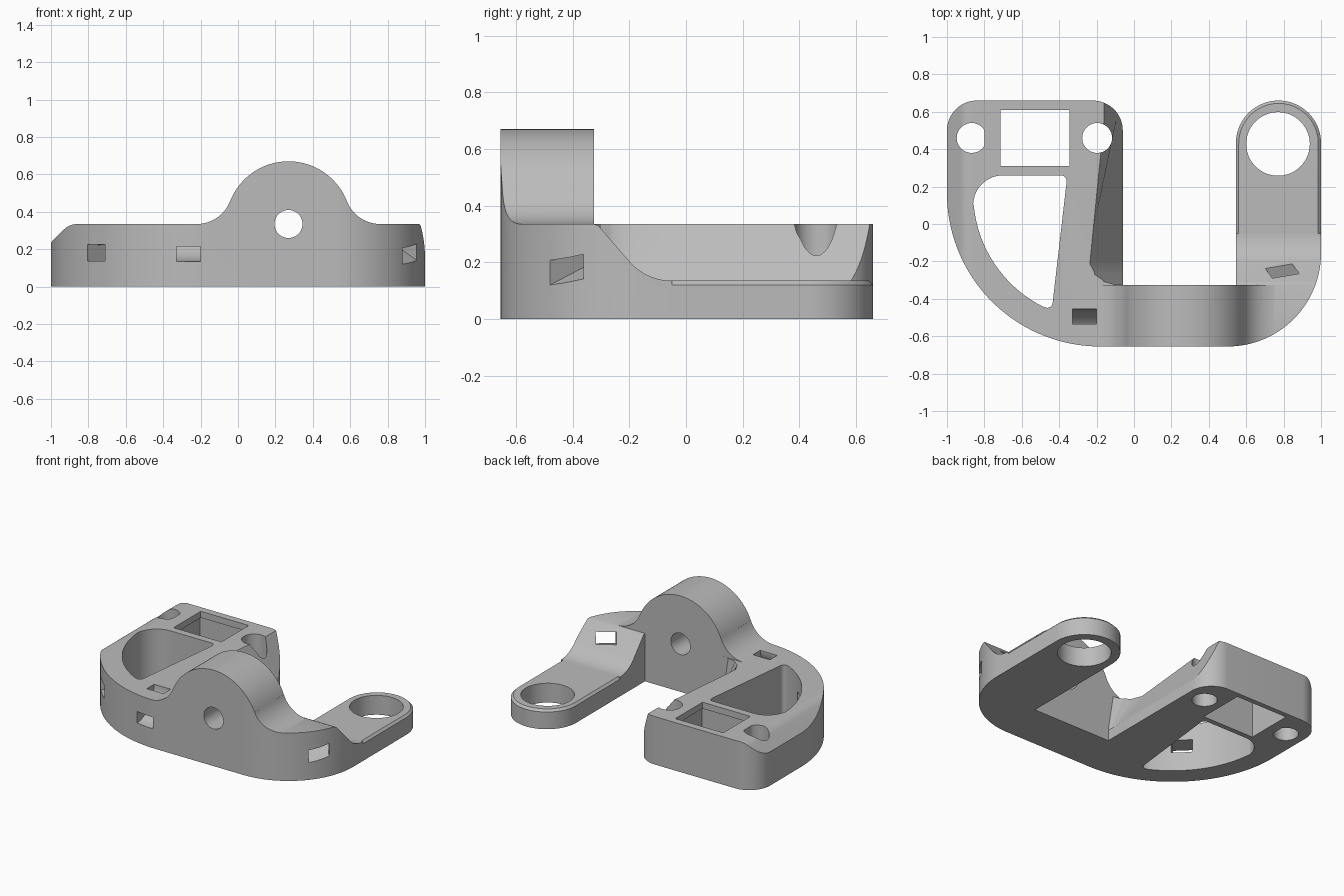
import bpy, bmesh
from math import sin, cos, radians
from mathutils import Vector, Matrix

if "Cube" in bpy.data.objects:
    bpy.data.objects.remove(bpy.data.objects["Cube"])

grey = bpy.data.materials.new("plain grey")
grey.use_nodes = True
grey.diffuse_color = (0.5, 0.5, 0.5, 1)
grey.node_tree.nodes["Principled BSDF"].inputs["Base Color"].default_value = (0.5, 0.5, 0.5, 1)


def arc(cx, cy, r, start, end, n=24):
    """Points on a circle, angles in degrees."""
    angles = [radians(start + (end - start) * i / n) for i in range(n + 1)]
    return [(cx + r * cos(a), cy + r * sin(a)) for a in angles]


def loft(name, rings):
    """Closed solid through rings of equal point count."""
    bm = bmesh.new()
    loops = [[bm.verts.new(p) for p in ring] for ring in rings]
    n = len(loops[0])
    for a, b in zip(loops, loops[1:]):
        for i in range(n):
            j = (i + 1) % n
            bm.faces.new((a[i], a[j], b[j], b[i]))
    bm.faces.new(loops[0])
    bm.faces.new(loops[-1])
    bmesh.ops.recalc_face_normals(bm, faces=bm.faces)
    mesh = bpy.data.meshes.new(name)
    bm.to_mesh(mesh)
    bm.free()
    mesh.materials.append(grey)
    obj = bpy.data.objects.new(name, mesh)
    bpy.context.collection.objects.link(obj)
    return obj


def prism(name, pts, axis, lo, hi):
    """Extrude a 2D profile along x, y or z."""
    place = {"x": lambda p, d: (d, p[0], p[1]),
             "y": lambda p, d: (p[0], d, p[1]),
             "z": lambda p, d: (p[0], p[1], d)}[axis]
    return loft(name, [[place(p, d) for p in pts] for d in (lo, hi)])


def rect(x0, x1, y0, y1):
    return [(x0, y0), (x1, y0), (x1, y1), (x0, y1)]


def combine(obj, tool, operation="DIFFERENCE"):
    """Apply a boolean and discard the tool."""
    mod = obj.modifiers.new("cut", "BOOLEAN")
    mod.operation, mod.solver, mod.object = operation, "EXACT", tool
    bpy.context.view_layer.update()
    graph = bpy.context.evaluated_depsgraph_get()
    result = bpy.data.meshes.new_from_object(obj.evaluated_get(graph))
    obj.modifiers.clear()
    obj.data = result
    bpy.data.objects.remove(tool)


def slanted_slot(start, end, width, height):
    """Rectangular tunnel between two points."""
    a, b = Vector(start), Vector(end)
    d = (b - a).normalized()
    side = d.cross(Vector((0, 0, 1))).normalized() * width / 2
    up = side.cross(d).normalized() * height / 2
    return loft("slot", [[p - side - up, p + side - up, p + side + up, p - side + up]
                         for p in (a, b)])


WALL = -0.325   # rear plane of the hinge block
DECK = 0.335    # main deck height

# Body: plan outline trimmed by the front silhouette
outline = (arc(-0.18, 0.165, 0.82, 180, 270, 40) + arc(0.5, -0.155, 0.5, 270, 360, 32)
           + [(1, -0.05), (0.545, -0.05), (0.545, WALL), (-0.06, WALL)]
           + arc(-0.22, 0.5, 0.16, 0, 90, 16) + arc(-0.84, 0.5, 0.16, 90, 180, 16))
body = prism("bracket_body", outline, "z", 0, 0.8)

silhouette = ([(-1.1, -0.1), (1.1, -0.1), (1.1, DECK)]
              + arc(0.76, 0.525, 0.19, 270, 201.2, 14)
              + arc(0.27, DECK, 0.335, 21.2, 158.8, 48)
              + arc(-0.22, 0.525, 0.19, -21.2, -90, 14)
              + arc(-0.86, 0.235, 0.1, 90, 135, 6) + [(-1.1, 0.135)])
combine(body, prism("silhouette", silhouette, "y", -1, 1), "INTERSECT")

# Clear everything above the deck behind the hinge block
combine(body, prism("deck_cut", rect(-1.2, 0.3, WALL, 1), "z", DECK, 1))

# Ramp down to the ring arm
ramp = ([(WALL, 1), (WALL, DECK)] + [(-0.31, 0.33)]
        + arc(-0.05, 0.335, 0.2, 225, 270, 12) + [(0.1, 0.135), (0.1, 1)])
combine(body, prism("ramp_cut", ramp, "x", 0.4, 1.2))

# Sloping inner flank of the wide arm
def flank(y, top):
    foot = (-0.058, 0.07)
    k = (0.42 - foot[1]) / (DECK - foot[1])
    return [(foot[0] + (top - foot[0]) * k, y, 0.42), (foot[0], y, foot[1]),
            (0.1, y, foot[1]), (0.1, y, 0.42)]

combine(body, loft("flank_cut", [flank(0.8, -0.16), flank(-0.2, -0.235), flank(-0.26, -0.21),
                                 flank(-0.3, -0.165), flank(-0.324, -0.1)]))

# Large curved pocket, square window and screw holes through the wide arm
pocket = (arc(-0.18, 0.165, 0.68, 184, 243, 30) + arc(-0.463, -0.42, 0.028, 260, 352, 8)
          + arc(-0.39, 0.23, 0.03, -7, 90, 8) + arc(-0.70, 0.1, 0.16, 90, 180, 16))
combine(body, prism("pocket", pocket, "z", -0.1, 0.6))
combine(body, prism("window", rect(-0.715, -0.345, 0.31, 0.61), "z", -0.1, 0.6))
combine(body, prism("window_lower", rect(-0.73, -0.33, 0.295, 0.625), "z", -0.1, 0.29))
flat_hole = [(min(x, -0.8), y) for x, y in arc(-0.868, 0.46, 0.08, 0, 350, 35)]
combine(body, prism("left_hole", flat_hole, "z", -0.1, 0.6))
combine(body, prism("right_hole", arc(-0.197, 0.46, 0.08, 0, 350, 35), "z", -0.1, 0.6))

# Hinge pin hole
combine(body, prism("pin_hole", arc(0.27, DECK, 0.075, 0, 350, 35), "y", -1, 0))

# Tie slots: one curved from front to deck, two straight
curved = arc(-0.655, DECK, 0.2, -120, 30, 24) + arc(-0.655, DECK, 0.12, 30, -120, 24)
combine(body, prism("front_slot", curved, "x", -0.33, -0.2))
combine(body, slanted_slot((-0.85, -0.505, 0.185), (-0.6, -0.255, 0.175), 0.135, 0.09))
combine(body, slanted_slot((0.98, -0.505, 0.13), (0.74, -0.18, 0.3), 0.13, 0.08))

# Ring arm with chamfered rim
def arm_ring(inset, z):
    r = 0.2275 - inset
    pts = [(0.7725 - r, -0.05), (0.7725 + r, -0.05)] + arc(0.7725, 0.4325, r, 0, 180, 40)
    return [(x, y, z) for x, y in pts]

arm = loft("ring_arm", [arm_ring(0, 0), arm_ring(0, 0.12), arm_ring(0.015, 0.135)])
combine(arm, prism("ring_hole", arc(0.77, 0.428, 0.17, 0, 354, 59), "z", -0.1, 0.4))

# Smooth curved surfaces, keep edges crisp
for obj in (body, arm):
    bpy.ops.object.select_all(action="DESELECT")
    obj.select_set(True)
    bpy.context.view_layer.objects.active = obj
    bpy.ops.object.shade_smooth_by_angle(angle=radians(25))
